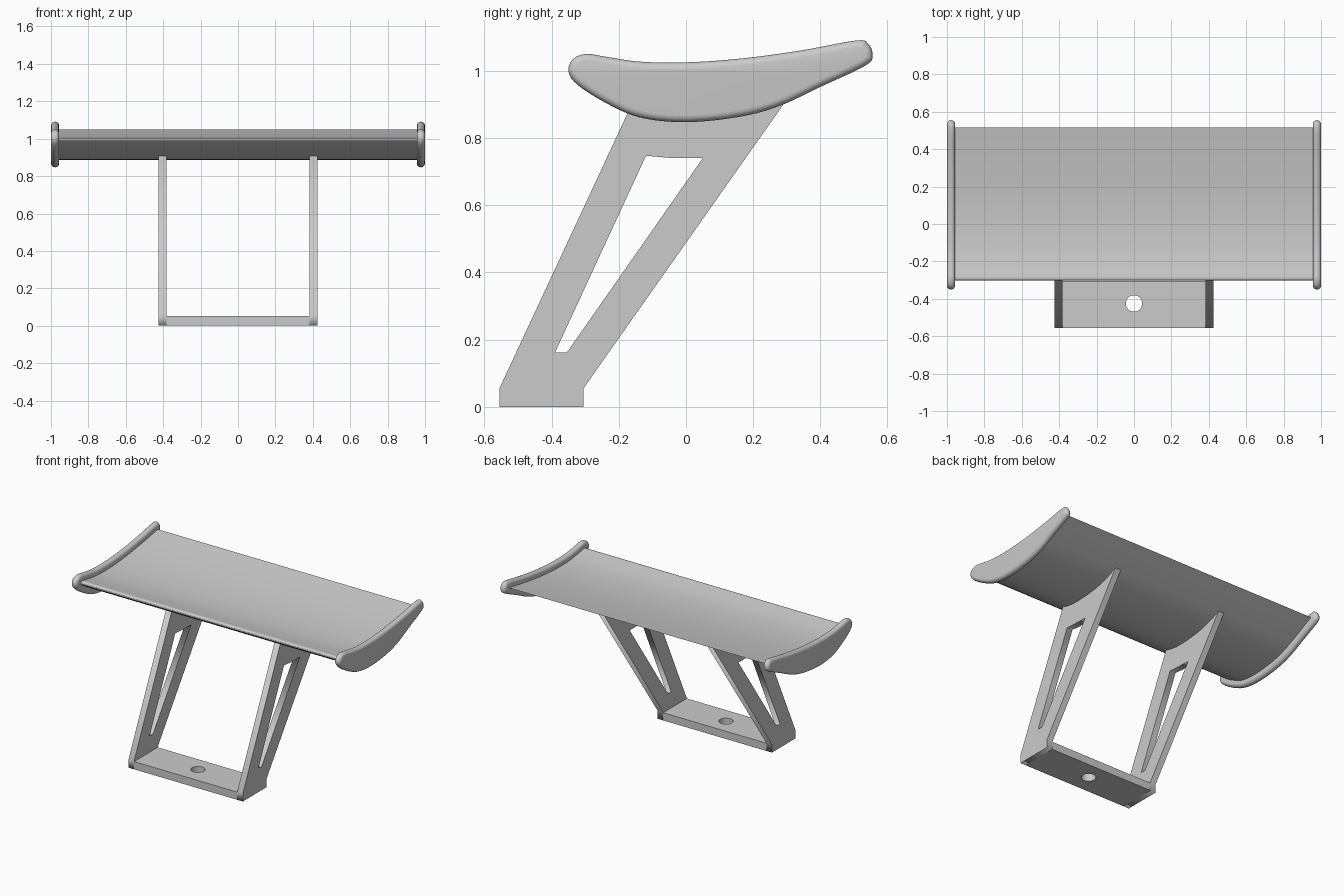
import bpy, bmesh, math
from mathutils import Matrix, Vector

cube = bpy.data.objects.get("Cube")
if cube:
    bpy.data.objects.remove(cube, do_unlink=True)

grey = bpy.data.materials.new("light grey")
grey.use_nodes = True
colour = (0.6, 0.6, 0.6, 1)
grey.diffuse_color = colour
grey.node_tree.nodes["Principled BSDF"].inputs["Base Color"].default_value = colour

# Side profiles are drawn in (y, z) and extruded along x
SIDE = Matrix(((0, 0, 1, 0), (1, 0, 0, 0), (0, 1, 0, 0), (0, 0, 0, 1)))


def spline(points, closed=False, steps=5):
    """Smooth curve passing through the points."""
    pts = [Vector(p) for p in points]
    n = len(pts)
    get = (lambda i: pts[i % n]) if closed else (lambda i: pts[min(max(i, 0), n - 1)])
    out = []
    for i in range(n if closed else n - 1):
        a, b, c, d = (get(i + k) for k in (-1, 0, 1, 2))
        for s in range(steps):
            t = s / steps
            out.append(b + 0.5 * t * (c - a + t * (2 * a - 5 * b + 4 * c - d
                                                   + t * (3 * (b - c) + d - a))))
    return out if closed else out + [pts[-1]]


def slab(name, loops, thickness, matrix, rounding=0.0, smooth=True):
    """Filled outline (later loops are holes) given thickness and rounded edges."""
    curve = bpy.data.curves.new(name, "CURVE")
    curve.dimensions = "2D"
    curve.fill_mode = "BOTH"
    curve.extrude = thickness / 2 - rounding
    curve.bevel_depth = rounding
    curve.bevel_resolution = 4
    curve.offset = -rounding
    for loop in loops:
        line = curve.splines.new("POLY")
        line.points.add(len(loop) - 1)
        for point, co in zip(line.points, loop):
            point.co = (co[0], co[1], 0, 1)
        line.use_cyclic_u = True
    temp = bpy.data.objects.new(name + "_outline", curve)
    bpy.context.collection.objects.link(temp)
    bpy.context.view_layer.update()
    graph = bpy.context.evaluated_depsgraph_get()
    mesh = bpy.data.meshes.new_from_object(temp.evaluated_get(graph))
    bpy.data.objects.remove(temp, do_unlink=True)

    bm = bmesh.new()
    bm.from_mesh(mesh)
    bmesh.ops.remove_doubles(bm, verts=bm.verts, dist=0.0002)
    bmesh.ops.transform(bm, matrix=matrix, verts=bm.verts)
    bmesh.ops.recalc_face_normals(bm, faces=bm.faces)
    bm.to_mesh(mesh)
    bm.free()
    mesh.materials.clear()
    mesh.materials.append(grey)
    obj = bpy.data.objects.new(name, mesh)
    bpy.context.collection.objects.link(obj)
    if smooth:
        bpy.ops.object.select_all(action="DESELECT")
        obj.select_set(True)
        bpy.context.view_layer.objects.active = obj
        bpy.ops.object.shade_smooth_by_angle(angle=math.radians(35))
    return obj


# Wing blade: rounded nose, sharp trailing edge
wing_top = [(0.515, 1.05), (0.34, 1.02), (0.16, 0.996), (0, 0.985),
            (-0.137, 0.988), (-0.24, 1.002), (-0.29, 1.01), (-0.302, 1.0)]
wing_bottom = [(-0.302, 1.0), (-0.292, 0.985), (-0.215, 0.937), (-0.122, 0.897),
               (0, 0.887), (0.153, 0.902), (0.266, 0.933), (0.383, 0.985), (0.515, 1.05)]
wing = spline(wing_top)[:-1] + spline(wing_bottom)[:-1]
slab("wing_blade", [wing], 1.94, SIDE)

# End plates: curved outline with a fully rounded rim
plate = spline([(-0.35, 1.0), (-0.335, 1.036), (-0.295, 1.05), (-0.24, 1.042),
                (-0.137, 1.027), (0, 1.025), (0.16, 1.036), (0.34, 1.06),
                (0.506, 1.09), (0.542, 1.08), (0.555, 1.048), (0.535, 1.016),
                (0.4, 0.952), (0.28, 0.896), (0.16, 0.863), (0, 0.847),
                (-0.137, 0.861), (-0.24, 0.905), (-0.325, 0.96)], closed=True)

# Legs: slanted struts with a tapered window
leg = [(-0.555, 0), (-0.305, 0), (-0.305, 0.055), (0.338, 0.968), (0.15, 0.94),
       (0, 0.93), (-0.15, 0.925), (-0.555, 0.055)]
window = [(-0.119, 0.747), (-0.05, 0.741), (0.05, 0.74), (-0.355, 0.161), (-0.39, 0.161)]

for side, sign in (("left", 1), ("right", -1)):
    slab(side + "_end_plate", [plate], 0.044,
         Matrix.Translation((sign * 0.978, 0, 0)) @ SIDE, rounding=0.0215)
    slab(side + "_leg", [leg, window], 0.042,
         Matrix.Translation((sign * 0.404, 0, 0)) @ SIDE, smooth=False)

# Base bar with a bolt hole
bar = [(-0.385, -0.555), (0.385, -0.555), (0.385, -0.305), (-0.385, -0.305)]
hole = [(0.044 * math.cos(i * math.tau / 32), -0.425 + 0.044 * math.sin(i * math.tau / 32))
        for i in range(32)]
slab("base_bar", [bar, hole], 0.052, Matrix.Translation((0, 0, 0.026)))
